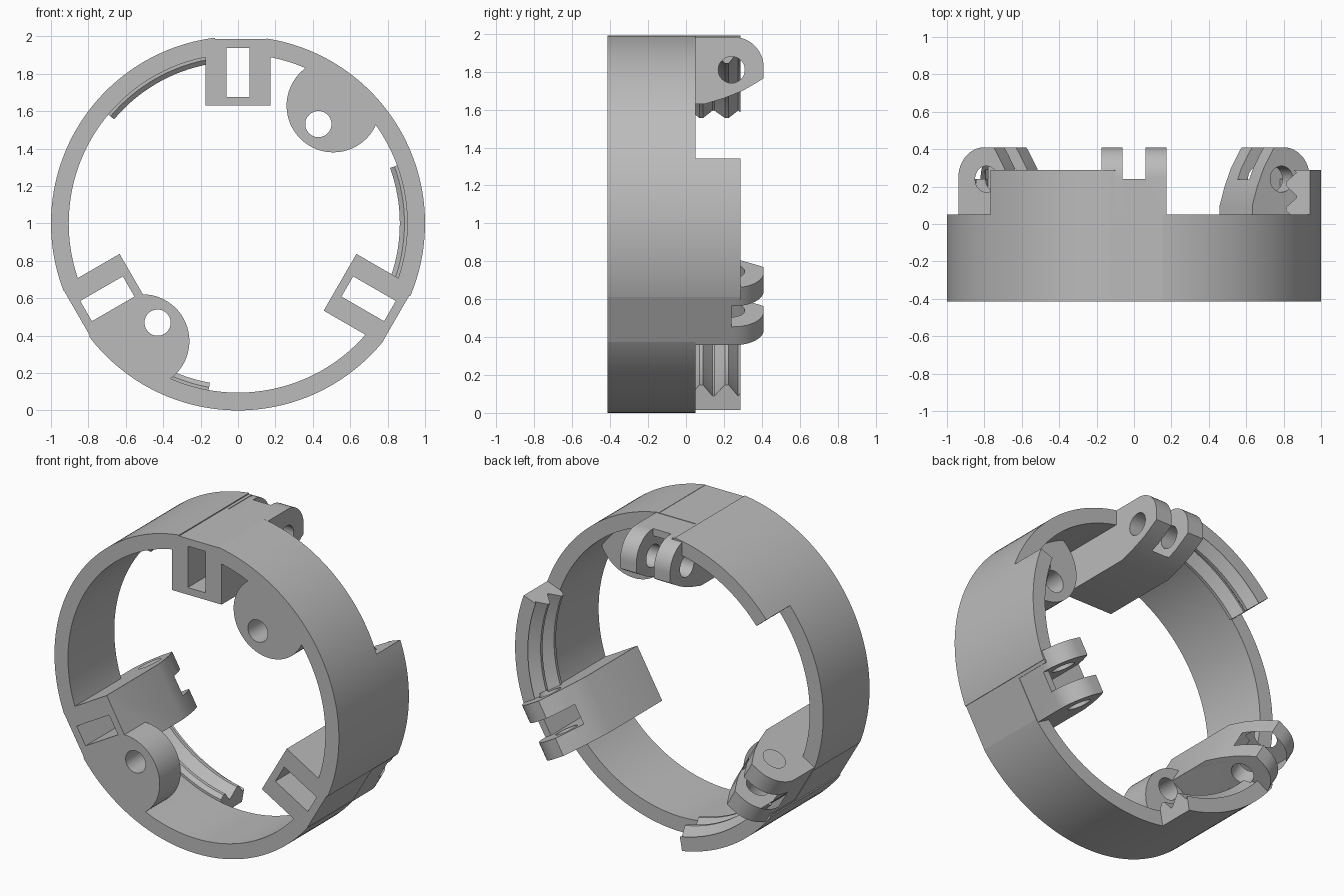
import bpy, bmesh, math
from mathutils import Matrix, Vector

if "Cube" in bpy.data.objects:
    bpy.data.objects.remove(bpy.data.objects["Cube"])

FRONT, LEDGE, BACK = -0.415, 0.05, 0.288
grey = bpy.data.materials.new("plain grey")
grey.use_nodes = True
grey.diffuse_color = (0.5, 0.5, 0.5, 1)
grey.node_tree.nodes["Principled BSDF"].inputs["Base Color"].default_value = (0.5, 0.5, 0.5, 1)


def finish(name, bm, turn=0):
    """Turn the part about the ring axis and make it an object."""
    bmesh.ops.recalc_face_normals(bm, faces=bm.faces)
    bm.transform(Matrix.Translation((0, 0, 1)) @ Matrix.Rotation(-math.radians(turn), 4, 'Y'))
    me = bpy.data.meshes.new(name)
    bm.to_mesh(me)
    bm.free()
    me.materials.append(grey)
    ob = bpy.data.objects.new(name, me)
    bpy.context.collection.objects.link(ob)
    return ob


def prism(name, points, depth, turn=0):
    """Extrude a flat outline along a vector."""
    bm = bmesh.new()
    face = bm.faces.new([bm.verts.new(p) for p in points])
    new = bmesh.ops.extrude_face_region(bm, geom=[face])["geom"]
    bmesh.ops.translate(bm, vec=Vector(depth), verts=[v for v in new if isinstance(v, bmesh.types.BMVert)])
    return finish(name, bm, turn)


def box(name, x0, x1, y0, y1, z0, z1, turn=0):
    return prism(name, [(x0, y0, z0), (x1, y0, z0), (x1, y0, z1), (x0, y0, z1)], (0, y1 - y0, 0), turn)


def lathe(name, profile, start, sweep):
    """Sweep a (radius, y) section about the ring axis in 2 degree steps."""
    bm = bmesh.new()
    n = sweep // 2
    full = sweep == 360
    rows = []
    for i in range(n if full else n + 1):
        a = math.radians(start + 2 * i)
        rows.append([bm.verts.new((r * math.cos(a), y, r * math.sin(a))) for r, y in profile])
    m = len(profile)
    for i in range(n):
        a, b = rows[i], rows[(i + 1) % len(rows)]
        for j in range(m):
            k = (j + 1) % m
            bm.faces.new((a[j], a[k], b[k], b[j]))
    if not full:
        bm.faces.new(rows[0])
        bm.faces.new(rows[-1])
    return finish(name, bm)


def circle(cx, cy, r, n=48):
    return [(cx + r * math.cos(2 * math.pi * i / n), cy + r * math.sin(2 * math.pi * i / n)) for i in range(n)]


def combine(target, other, operation):
    mod = target.modifiers.new("bool", 'BOOLEAN')
    mod.operation, mod.solver, mod.object = operation, 'EXACT', other
    bpy.context.view_layer.objects.active = target
    bpy.ops.object.modifier_apply(modifier=mod.name)
    bpy.data.objects.remove(other)


# Main band
ring = lathe("locking_ring", [(1, FRONT), (1, LEDGE), (0.905, LEDGE), (0.905, FRONT)], 0, 360)

# Side profile of a hinge block with its rounded lug
lug = [(FRONT, 0.63), (0.10, 0.63), (0.20, 0.66), (0.30, 0.70), (0.37, 0.74), (0.41, 0.765)]
lug += [(0.25 + 0.16 * math.cos(t * math.pi / 24), 0.823 + 0.16 * math.sin(t * math.pi / 24)) for t in range(13)]
lug += [(FRONT, 0.983)]
# Threaded extension section: two inward ridges
thread = [(1, LEDGE), (1, BACK), (0.91, BACK), (0.925, 0.275), (0.865, 0.225), (0.865, 0.205),
          (0.925, 0.15), (0.925, 0.14), (0.865, 0.09), (0.865, 0.07), (0.89, LEDGE)]

for turn in (0, 120, 240):
    combine(ring, lathe("thread_arc", thread, 96 + turn, 44), 'UNION')
    combine(ring, prism("hinge_block", [(-0.175, y, z) for y, z in lug], (0.35, 0, 0), turn), 'UNION')

# Rounded ears, trimmed to stay within the band
for angle in (51, 231):
    outline = []
    for r, s in circle(0.81, 0, 0.25, 64):
        v = Vector((r, s))
        if v.length > 0.97:
            v = v.normalized() * 0.97
        outline.append((v.x, FRONT, v.y))
    combine(ring, prism("ear", outline, (0, 0.21, 0), angle), 'UNION')
    hole = [(r, FRONT - 0.1, s) for r, s in circle(0.683, 0, 0.07)]
    combine(ring, prism("ear_hole", hole, (0, 0.5, 0), angle), 'DIFFERENCE')

# Slots, pin holes and outer flats at each block
for turn in (0, 120, 240):
    pin = [(-0.19, y, z) for y, z in circle(0.24, 0.81, 0.07)]
    for cutter in (box("slot", -0.0625, 0.0625, -0.6, 0.6, 0.675, 0.938, turn),
                   box("lug_gap", -0.0625, 0.0625, 0.24, 0.6, 0.7, 1.1, turn),
                   prism("pin_hole", pin, (0.38, 0, 0), turn),
                   box("outer_flat", -0.123, 0.153, -0.6, 0.6, 0.986, 1.1, turn)):
        combine(ring, cutter, 'DIFFERENCE')

# Smooth curves, crisp edges
bpy.ops.object.select_all(action='DESELECT')
ring.select_set(True)
bpy.context.view_layer.objects.active = ring
bpy.ops.object.shade_smooth_by_angle(angle=math.radians(25))
